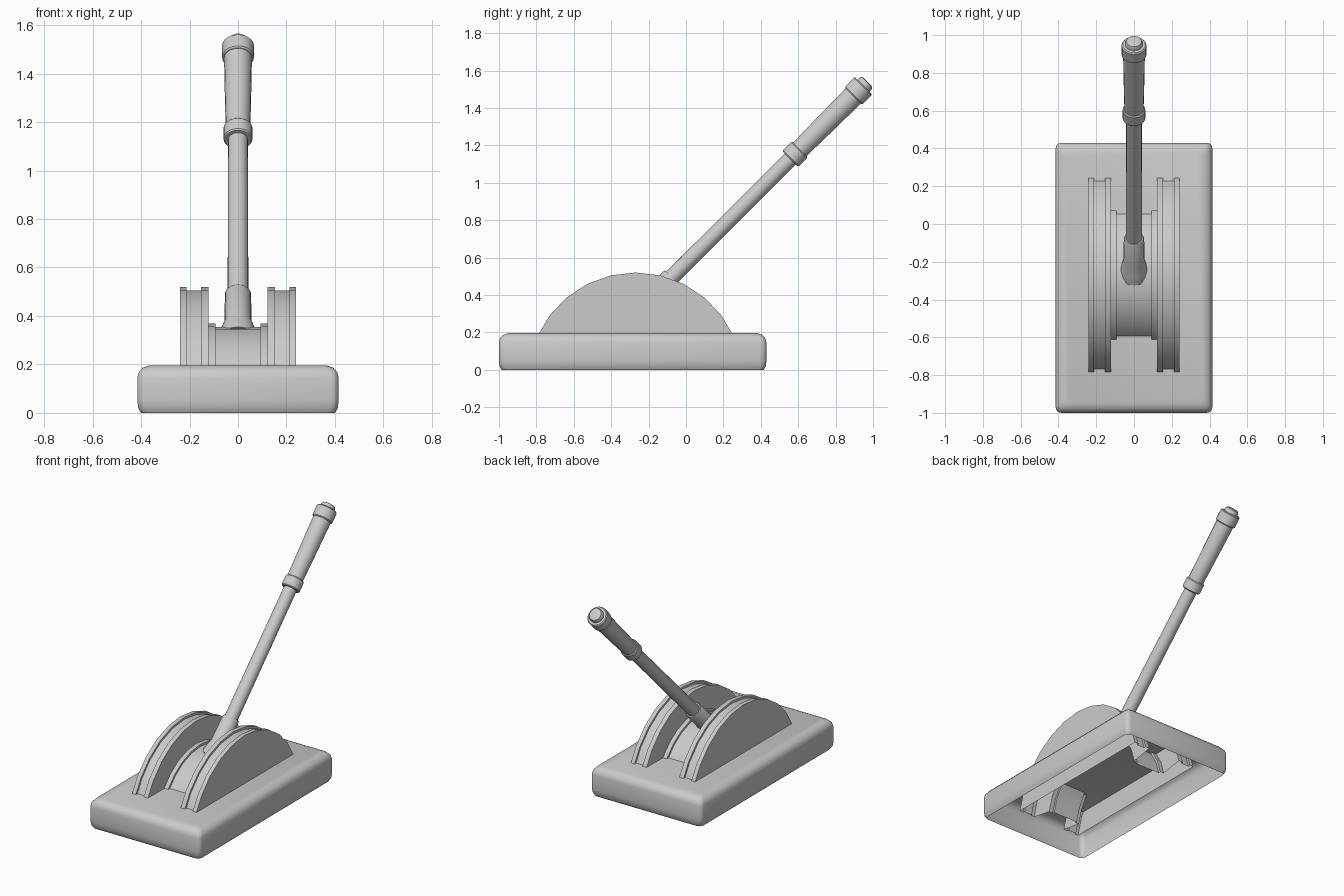
import bpy, bmesh
from math import radians, sin, cos, pi
from mathutils import Vector

if "Cube" in bpy.data.objects:
    bpy.data.objects.remove(bpy.data.objects["Cube"])


def finish(name, bm, angle=35):
    bmesh.ops.recalc_face_normals(bm, faces=bm.faces)
    mesh = bpy.data.meshes.new(name)
    bm.to_mesh(mesh)
    bm.free()
    ob = bpy.data.objects.new(name, mesh)
    bpy.context.collection.objects.link(ob)
    bpy.ops.object.select_all(action='DESELECT')
    ob.select_set(True)
    bpy.context.view_layer.objects.active = ob
    bpy.ops.object.shade_smooth_by_angle(angle=radians(angle))
    return ob


def loft(bm, rows, closed):
    """Skin rows of points with quads; returns the rows of vertices."""
    vr = [[bm.verts.new(p) for p in row] for row in rows]
    n = len(vr[0])
    for a, b in zip(vr, vr[1:]):
        for i in range(n if closed else n - 1):
            j = (i + 1) % n
            bm.faces.new((a[i], a[j], b[j], b[i]))
    return vr


# Base: hollow rounded box, open underneath
def rounded_rect(inset, z, r=0.03, steps=3):
    hx, y0, y1 = 0.415 - inset, -1 + inset, 0.43 - inset
    pts = []
    for k, (cx, cy) in enumerate([(hx - r, y1 - r), (-hx + r, y1 - r),
                                  (-hx + r, y0 + r), (hx - r, y0 + r)]):
        for s in range(steps + 1):
            a = (k + s / steps) * pi / 2
            pts.append((cx + r * cos(a), cy + r * sin(a), z))
    return pts


bm = bmesh.new()
rings = [(0.014, 0), (0.003, 0.02), (0, 0.05), (0, 0.145), (0.006, 0.168),
         (0.022, 0.187), (0.05, 0.196)]
vr = loft(bm, [rounded_rect(*p) for p in rings], True)
bm.faces.new(vr[-1])
finish("base", bm, 40)

# Twin-flanged drum: partial turn of a stepped profile, open underneath
CY, CZ, STEP = -0.27, -0.055, 13.3
half = [(0.24, 0.575), (0.212, 0.575), (0.212, 0.561), (0.153, 0.561),
        (0.153, 0.575), (0.122, 0.575), (0.122, 0.424), (0.093, 0.424),
        (0.093, 0.410)]
profile = half + [(-x, r) for x, r in reversed(half)]
bm = bmesh.new()
rows = []
for k in range(-6, 7):
    a = radians(k * STEP)
    rows.append([(x, CY + r * sin(a), CZ + r * cos(a)) for x, r in profile])
vr = loft(bm, rows, False)
for side in (0, -1):
    bm.faces.new([row[side] for row in vr])
finish("drum", bm)


# Lever parts: turned around an axis leaning back 45 degrees
AXIS = Vector((0, 1, 1)).normalized()
UP = Vector((0, -1, 1)).normalized()
SIDE = Vector((1, 0, 0))
ORIGIN = Vector((0, -0.27, 0.30))


def turned(name, prof, n=20):
    bm = bmesh.new()
    rows = [[ORIGIN + AXIS * t + r * (SIDE * cos(2 * pi * i / n) + UP * sin(2 * pi * i / n))
             for i in range(n)] for t, r in prof]
    vr = loft(bm, rows, True)
    bm.faces.new(vr[0])
    bm.faces.new(vr[-1])
    finish(name, bm)


turned("lever_socket", [(0.0, 0.078), (0.05, 0.073), (0.105, 0.056),
                        (0.27, 0.054), (0.276, 0.05)])
turned("lever_shaft", [(0.1, 0.043), (1.2, 0.041)])
turned("lower_collar", [(1.17, 0.055), (1.176, 0.06), (1.236, 0.06), (1.242, 0.055)])
turned("grip", [(1.2, 0.050), (1.4, 0.054), (1.68, 0.058)])
turned("upper_collar", [(1.646, 0.06), (1.652, 0.066), (1.718, 0.066), (1.724, 0.06)])
turned("end_knob", [(1.7, 0.046), (1.738, 0.046), (1.75, 0.04), (1.754, 0.028)])
